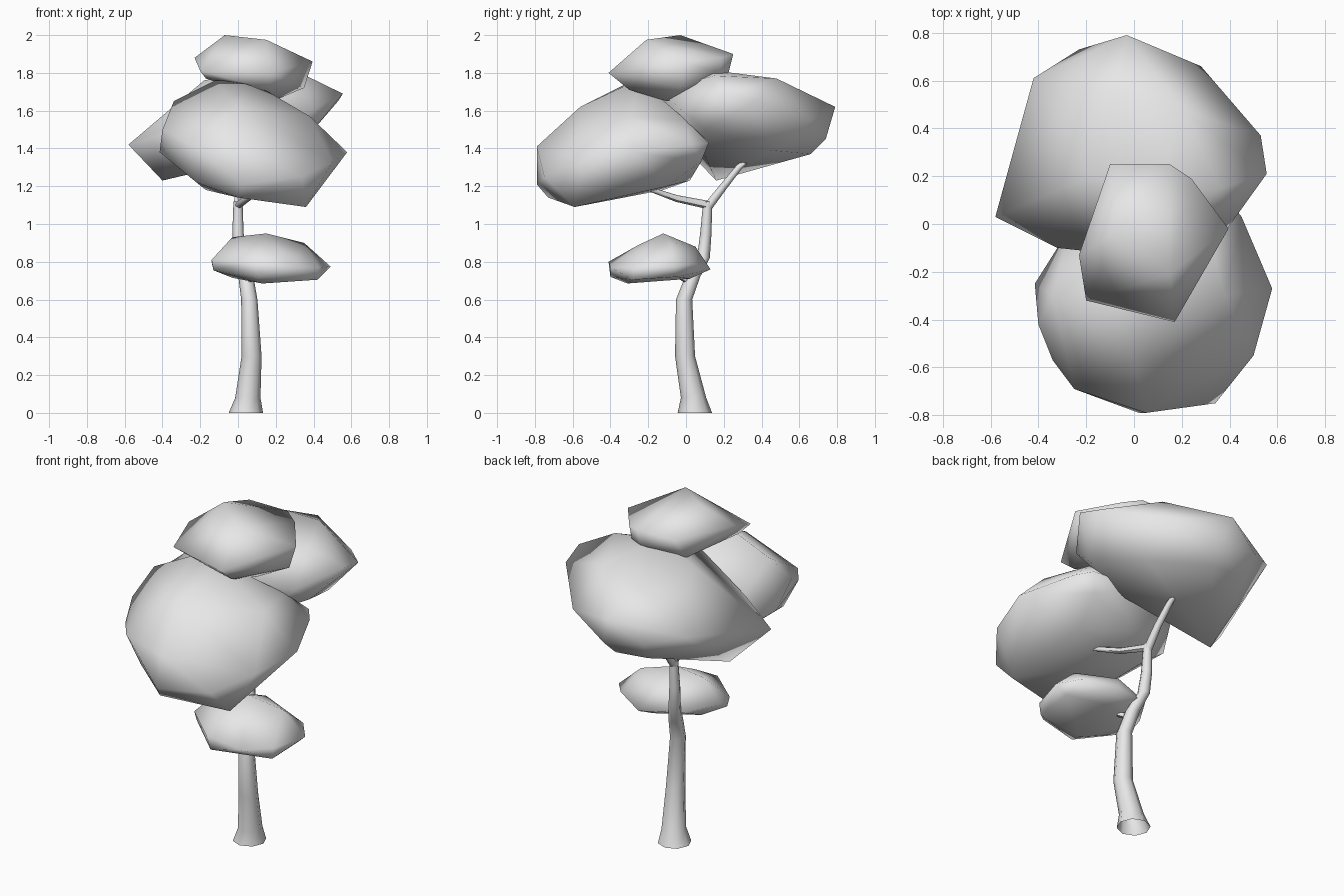
import bpy
import bmesh
from math import radians, cos, sin, tau
from mathutils import Vector

default_cube = bpy.data.objects.get("Cube")
if default_cube:
    bpy.data.objects.remove(default_cube)

# One plain colour for the whole tree
grey = bpy.data.materials.new("light_grey")
grey.use_nodes = True
grey.diffuse_color = (0.8, 0.8, 0.8, 1)
grey.node_tree.nodes["Principled BSDF"].inputs["Base Color"].default_value = grey.diffuse_color


def finish(name, bm, angle):
    """Turn a bmesh into a shaded object."""
    bmesh.ops.recalc_face_normals(bm, faces=bm.faces)
    mesh = bpy.data.meshes.new(name)
    bm.to_mesh(mesh)
    bm.free()
    mesh.materials.append(grey)
    obj = bpy.data.objects.new(name, mesh)
    bpy.context.collection.objects.link(obj)
    bpy.ops.object.select_all(action="DESELECT")
    obj.select_set(True)
    bpy.context.view_layer.objects.active = obj
    bpy.ops.object.shade_smooth_by_angle(angle=radians(angle))


def clump(name, *layers):
    """Faceted leaf clump: the convex hull around a few layers of points."""
    bm = bmesh.new()
    for layer in layers:
        for point in layer:
            bm.verts.new(point)
    hull = bmesh.ops.convex_hull(bm, input=bm.verts)
    loose = set(hull["geom_interior"]) | set(hull["geom_unused"])
    bmesh.ops.delete(bm, geom=[v for v in loose if isinstance(v, bmesh.types.BMVert)], context="VERTS")
    finish(name, bm, 120)


def limb(name, path, sides, upright=False):
    """Tapered tube through (x, y, z, radius) stations, open at the root."""
    bm = bmesh.new()
    centres = [Vector(p[:3]) for p in path]
    rings = []
    for i, centre in enumerate(centres):
        along = centres[min(i + 1, len(path) - 1)] - centres[max(i - 1, 0)]
        if upright:
            along = Vector((0, 0, 1))
        side = along.cross(Vector((0, 1, 0)) if upright else Vector((1, 0, 0))).normalized()
        other = along.cross(side).normalized()
        rings.append([bm.verts.new(centre + path[i][3] * (side * cos(tau * k / sides) + other * sin(tau * k / sides)))
                      for k in range(sides)])
    for low, high in zip(rings, rings[1:]):
        for k in range(sides):
            n = (k + 1) % sides
            bm.faces.new((low[k], low[n], high[n], high[k]))
    bm.faces.new(rings[-1])
    finish(name, bm, 60)


# Trunk and branches
limb("trunk", [(.042, .047, 0, .091), (.052, .04, .08, .067), (.072, -.005, .3, .053),
               (.06, -.01, .6, .043), (.042, .035, .72, .04), (.01, .092, .82, .034),
               (0, .105, .95, .03), (0, .115, 1.12, .024)], 8, upright=True)
limb("back_branch", [(0, .115, 1.09, .024), (0, .2, 1.2, .02), (-.01, .28, 1.3, .017),
                     (-.015, .335, 1.35, .013)], 6)
limb("front_branch", [(0, .12, 1.1, .022), (.05, -.05, 1.135, .018), (.1, -.15, 1.17, .014),
                      (.15, -.24, 1.2, .01)], 6)
limb("low_branch", [(.045, .03, .69, .018), (.08, -.03, .72, .014), (.12, -.08, .76, .01)], 6)
limb("low_twig", [(.08, -.03, .72, .01), (.08, -.09, .74, .008)], 5)

# Leaf clumps: rim, upper and lower layers
clump("low_clump",
      [(-.14, -.12, .8), (-.14, -.21, .81), (.08, -.41, .8), (.3, -.4, .77),
       (.43, -.28, .77), (.49, -.07, .775), (.4, .04, .79), (.22, .13, .76), (-.02, .07, .79)],
      [(.15, -.12, .95), (-.03, -.12, .93), (.35, -.08, .9), (.15, .05, .88), (.12, -.25, .89)],
      [(.42, -.28, .705), (.13, -.31, .685), (-.03, -.1, .715), (.2, .02, .71), (.1, -.4, .72),
       (-.13, -.2, .755), (.43, -.05, .72)])

clump("front_clump",
      [(.45, .03, 1.42), (.38, .12, 1.43), (.578, -.27, 1.38), (.5, -.55, 1.33), (.34, -.75, 1.25),
       (.02, -.79, 1.21), (.05, -.79, 1.41), (-.25, -.69, 1.42), (-.34, -.57, 1.42),
       (-.4, -.42, 1.5), (-.415, -.25, 1.38), (-.27, -.02, 1.4), (.1, .12, 1.44)],
      [(-.12, -.28, 1.76), (.05, -.25, 1.765), (.38, -.3, 1.57), (-.34, -.3, 1.65),
       (0, -.56, 1.62), (.3, 0, 1.55)],
      [(.36, -.59, 1.09), (0, -.73, 1.14), (-.22, -.6, 1.22), (-.17, -.12, 1.18),
       (.3, -.1, 1.2), (.05, .02, 1.23), (.34, .08, 1.33)])

clump("back_clump",
      [(-.58, .03, 1.42), (-.42, .61, 1.55), (-.23, .73, 1.5), (-.03, .79, 1.62), (.28, .66, 1.55),
       (.53, .37, 1.65), (.555, .21, 1.69), (.39, -.02, 1.6), (-.32, -.1, 1.5)],
      [(.1, .13, 1.815), (.2, .48, 1.77), (.36, .15, 1.785), (-.18, .2, 1.76),
       (-.08, .55, 1.73), (.05, -.14, 1.71)],
      [(-.4, .16, 1.23), (-.2, .64, 1.38), (0, .66, 1.37), (.28, .45, 1.39),
       (.15, .1, 1.36), (.4, .1, 1.5), (.02, .74, 1.45)])

clump("top_clump",
      [(-.23, -.13, 1.88), (-.1, .25, 1.9), (.15, .25, 1.9), (.24, .19, 1.88),
       (.395, -.02, 1.86), (.17, -.41, 1.8), (-.2, -.32, 1.81)],
      [(-.07, -.03, 2), (.15, -.21, 1.975)],
      [(.35, -.02, 1.72), (.17, -.3, 1.71), (-.17, -.25, 1.77), (.18, -.1, 1.65),
       (-.1, .15, 1.76), (.14, .22, 1.78), (.23, .18, 1.8)])
